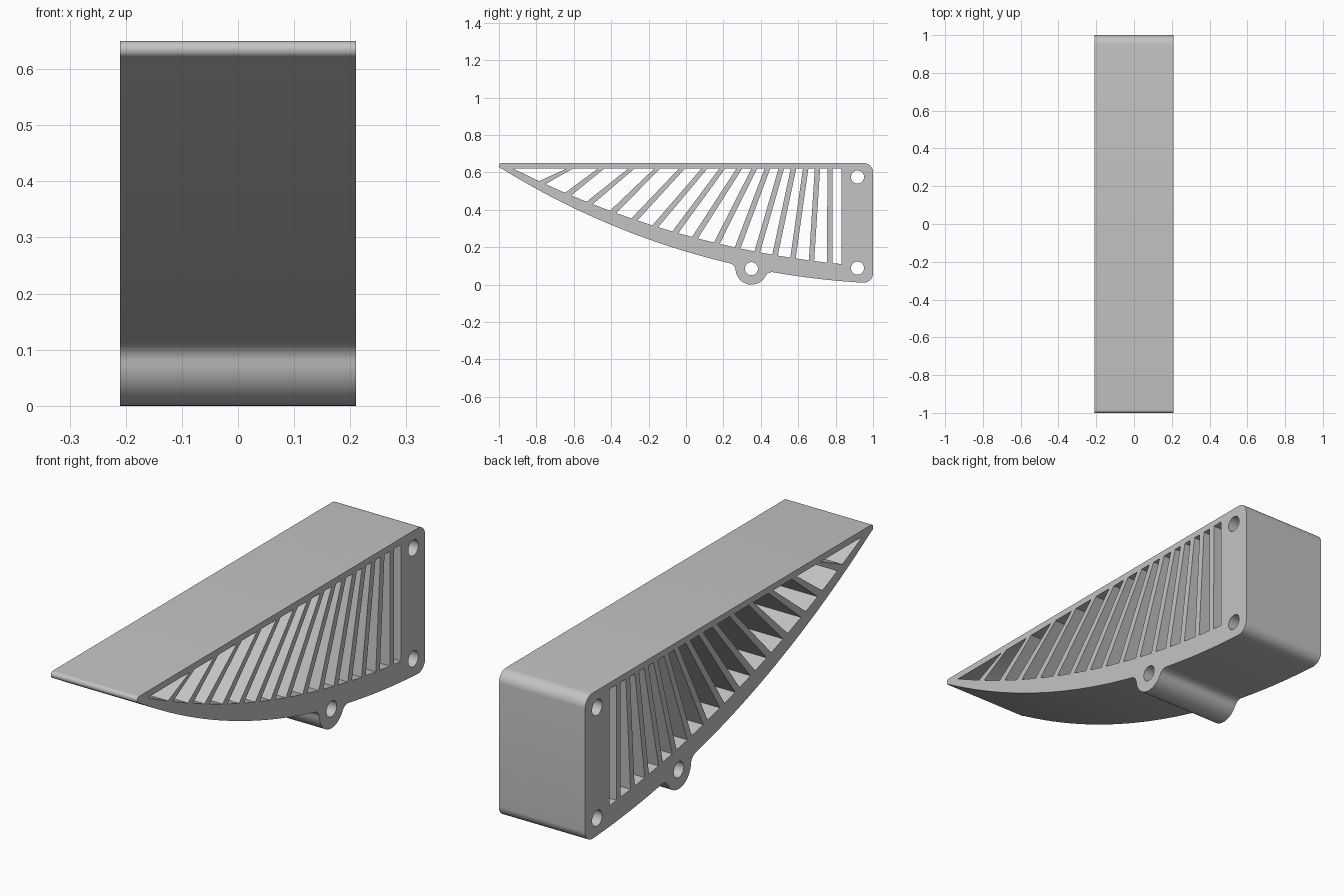
import bpy, bmesh, math
from mathutils import Vector, Matrix
from mathutils.geometry import intersect_sphere_sphere_2d

cube = bpy.data.objects.get("Cube")
if cube:
    bpy.data.objects.remove(cube, do_unlink=True)

HALF_WIDTH = 0.21
TOP = 0.65
SLOT_TOP = 0.622
HOLE_R = 0.035


def arc(c, p, q, turn=1, n=12):
    """Points about c from p to q; turn is 1 anticlockwise, -1 clockwise."""
    c, p, q = Vector(c), Vector(p), Vector(q)
    a = math.atan2(p.y - c.y, p.x - c.x)
    b = math.atan2(q.y - c.y, q.x - c.x)
    sweep = turn * ((turn * (b - a)) % math.tau)
    r = (p - c).length
    return [(c.x + r * math.cos(a + sweep * i / n),
             c.y + r * math.sin(a + sweep * i / n)) for i in range(n + 1)]


def circle_through(p, q, s):
    p, q, s = Vector(p), Vector(q), Vector(s)
    u, v = q - p, s - p
    d = 2 * (u.x * v.y - u.y * v.x)
    c = p + Vector((v.y * u.dot(u) - u.y * v.dot(v),
                    u.x * v.dot(v) - v.x * u.dot(u))) / d
    return c, (p - c).length


def on_arc(c, r, y):
    return Vector((y, c.y - math.sqrt(r * r - (y - c.x) ** 2)))


# Belly arc and the lug that hangs from it, joined by fillets
belly_c, belly_r = circle_through((-0.985, 0.62), (0.26, 0.108), (0.95, 0.01))
lug, lug_r, fillet = Vector((0.35, 0.085)), 0.085, 0.04


def fillet_points(side):
    hits = intersect_sphere_sphere_2d(belly_c, belly_r + fillet, lug, lug_r + fillet)
    f = sorted(hits, key=lambda h: h.x * side)[-1]
    return (f, belly_c + (f - belly_c) * belly_r / (belly_r + fillet),
            lug + (f - lug) * lug_r / (lug_r + fillet))


lf, l_belly, l_lug = fillet_points(-1)
rf, r_belly, r_lug = fillet_points(1)
corner = 0.05
end = on_arc(belly_c, belly_r, 1 - corner)

# Outline: nose, belly, lug, belly, two rounded back corners
outline = arc((-0.985, 0.635), (-0.985, TOP), (-0.9925, 0.622), n=10)
outline += arc(belly_c, on_arc(belly_c, belly_r, -0.985), l_belly, n=40)
outline += arc(lf, l_belly, l_lug, -1, 8)[1:]
outline += arc(lug, l_lug, r_lug, 1, 24)[1:]
outline += arc(rf, r_lug, r_belly, -1, 8)[1:]
outline += arc(belly_c, r_belly, end, n=16)[1:]
back_c = Vector((1 - corner, end.y + corner))
outline += arc(back_c, end, (1, back_c.y), n=10)[1:]
outline += arc((1 - corner, TOP - corner), (1, TOP - corner), (1 - corner, TOP), n=10)

# Bolt holes
loops = [outline]
for y, z in ((0.917, 0.575), (0.917, 0.088), (0.35, 0.085)):
    loops.append([(y + HOLE_R * math.cos(math.tau * i / 32),
                   z + HOLE_R * math.sin(math.tau * i / 32)) for i in range(32)])

# Slots between the fanned ribs: rib centres along the top and along the inner arc
rib_top = [-0.618, -0.452, -0.29, -0.152, -0.02, 0.10, 0.195, 0.286,
           0.366, 0.436, 0.51, 0.575, 0.64, 0.703, 0.77]
rib_low = [-0.768, -0.63, -0.515, -0.39, -0.276, -0.164, -0.057, 0.048,
           0.165, 0.276, 0.381, 0.476, 0.572, 0.671, 0.768]
inner_c, inner_r = circle_through((-0.938, 0.628), (-0.078, 0.286), (0.83, 0.11))
tip = -0.925
back = 0.832
half = [0.017 - 0.003 * i / 14 for i in range(15)]
left = [(tip, tip)] + [(t + h, b + h) for t, b, h in zip(rib_top, rib_low, half)]
right = [(t - h, b - h) for t, b, h in zip(rib_top, rib_low, half)] + [(back, back)]
for i, ((tl, bl), (tr, br)) in enumerate(zip(left, right)):
    slot = [tuple(on_arc(inner_c, inner_r, bl + (br - bl) * k / 4)) for k in range(5)]
    slot.append((tr, SLOT_TOP))
    if i:
        slot.append((tl, SLOT_TOP))
    loops.append(slot)

# Extrude the pierced profile across the width
curve = bpy.data.curves.new("bracket_profile", "CURVE")
curve.dimensions = "2D"
curve.fill_mode = "BOTH"
curve.extrude = HALF_WIDTH
for pts in loops:
    clean = [p for i, p in enumerate(pts)
             if (Vector(p) - Vector(pts[i - 1])).length > 1e-4]
    spline = curve.splines.new("POLY")
    spline.points.add(len(clean) - 1)
    for pt, (y, z) in zip(spline.points, clean):
        pt.co = (y, z, 0, 1)
    spline.use_cyclic_u = True
helper = bpy.data.objects.new("bracket_profile", curve)
bpy.context.collection.objects.link(helper)
bpy.context.view_layer.update()
mesh = bpy.data.meshes.new_from_object(
    helper.evaluated_get(bpy.context.evaluated_depsgraph_get()))
bpy.data.objects.remove(helper, do_unlink=True)

# Turn the profile upright: its x becomes y, its y becomes z
mesh.transform(Matrix(((0, 0, 1, 0), (1, 0, 0, 0), (0, 1, 0, 0), (0, 0, 0, 1))))
bm = bmesh.new()
bm.from_mesh(mesh)
bmesh.ops.remove_doubles(bm, verts=bm.verts, dist=1e-5)
low = min(v.co.z for v in bm.verts)
bmesh.ops.translate(bm, verts=bm.verts, vec=(0, 0, -low))
bmesh.ops.recalc_face_normals(bm, faces=bm.faces)
bm.to_mesh(mesh)
bm.free()

# Single grey material
grey = bpy.data.materials.new("light_grey")
grey.use_nodes = True
colour = (0.55, 0.55, 0.55, 1)
grey.diffuse_color = colour
grey.node_tree.nodes["Principled BSDF"].inputs["Base Color"].default_value = colour
mesh.materials.clear()
mesh.materials.append(grey)

bracket = bpy.data.objects.new("ribbed_bracket", mesh)
bpy.context.collection.objects.link(bracket)
bpy.ops.object.select_all(action="DESELECT")
bracket.select_set(True)
bpy.context.view_layer.objects.active = bracket
bpy.ops.object.shade_smooth_by_angle(angle=math.radians(30))
